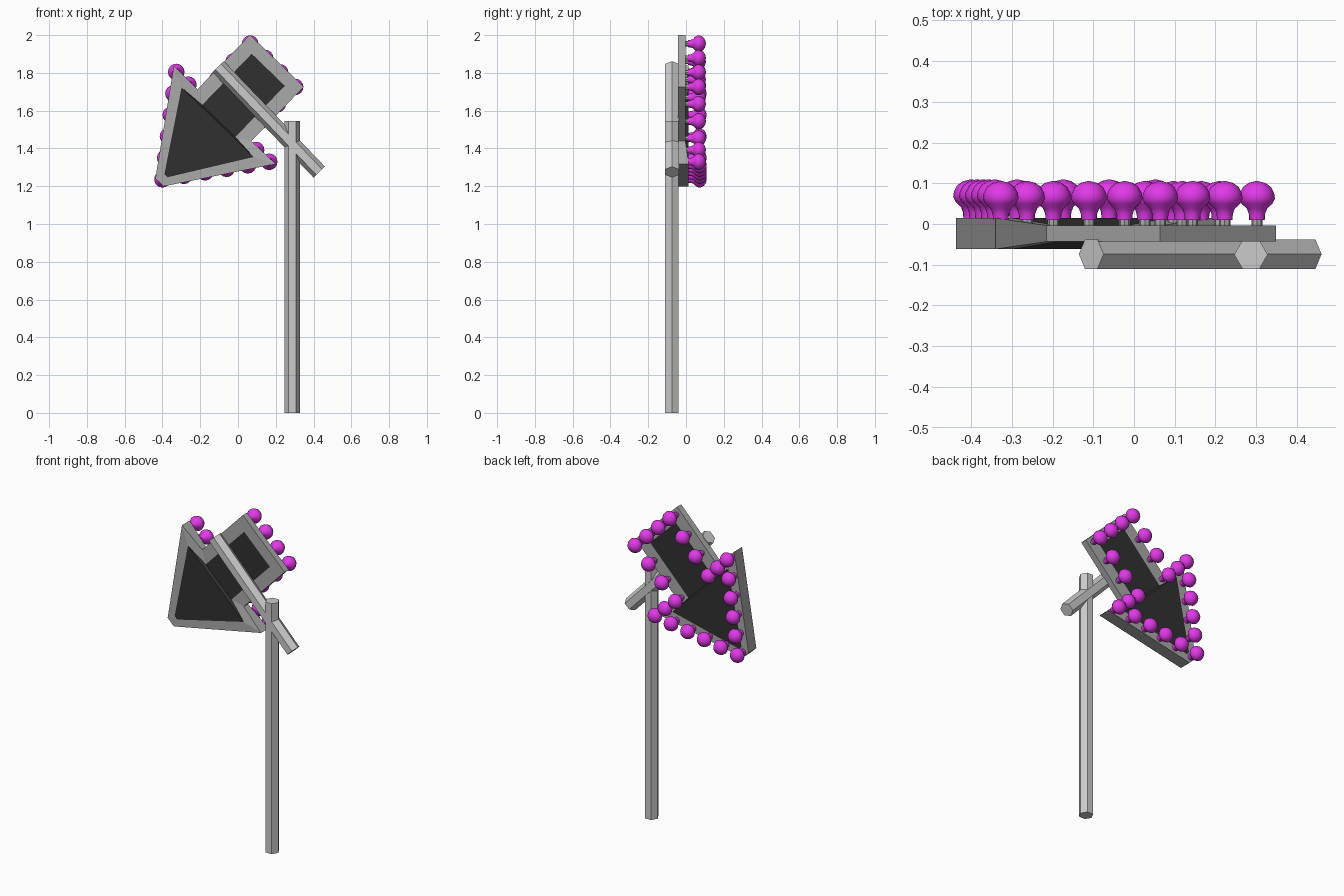
import bpy, bmesh, math
from mathutils import Vector, Matrix

if "Cube" in bpy.data.objects:
    bpy.data.objects.remove(bpy.data.objects["Cube"])

# arrow frame: "w" runs across the sign, "l" runs from the tail towards the tip
A = math.radians(44)
ORIGIN = Vector((0.206, 0, 1.864))
ACROSS = Vector((math.cos(A), 0, -math.sin(A)))
ALONG = Vector((-math.sin(A), 0, -math.cos(A)))


def place(w, l, y=0.0):
    return ORIGIN + ACROSS * w + ALONG * l + Vector((0, y, 0))


def material(name, color):
    m = bpy.data.materials.new(name)
    m.diffuse_color = color
    m.use_nodes = True
    m.node_tree.nodes["Principled BSDF"].inputs["Base Color"].default_value = m.diffuse_color
    return m


def finish(bm, name, mats=()):
    bmesh.ops.recalc_face_normals(bm, faces=bm.faces)
    me = bpy.data.meshes.new(name)
    bm.to_mesh(me)
    bm.free()
    ob = bpy.data.objects.new(name, me)
    bpy.context.collection.objects.link(ob)
    for m in mats:
        me.materials.append(m)
    return ob


grey = material("frame_grey", (0.4, 0.4, 0.4, 1))
dark = material("panel_dark", (0.03, 0.03, 0.03, 1))
pink = material("bulb_magenta", (0.75, 0.04, 0.8, 1))


# hexagonal bars: upright post and slanted arm
def hex_bar(name, start, end, r):
    start, end = Vector(start), Vector(end)
    axis = (end - start).normalized()
    yv = Vector((0, 1, 0))
    side = axis.cross(yv)
    bm = bmesh.new()
    rings = []
    for c in (start, end):
        rings.append([bm.verts.new(c + side * r * math.cos(k * math.pi / 3)
                                   + yv * r * math.sin(k * math.pi / 3)) for k in range(6)])
    for k in range(6):
        j = (k + 1) % 6
        bm.faces.new((rings[0][k], rings[0][j], rings[1][j], rings[1][k]))
    for ring in rings:
        bm.faces.new(ring)
    finish(bm, name)


hex_bar("post", (0.287, -0.075, 0), (0.287, -0.075, 1.545), 0.041)
hex_bar("support_arm", (-0.105, -0.074, 1.833), (0.43, -0.074, 1.275), 0.042)

# arrow sign: grey border with a dark panel on both faces, thicker at the head
MID = -0.0235
THIN, THICK = 0.02, 0.038
outer = [(0.198, 0, THIN), (0.198, 0.40, THIN), (0.375, 0.397, THICK), (0.03, 0.895, THICK)]
inner = [(0.122, 0.066, THIN), (0.122, 0.443, THIN), (0.265, 0.452, THICK), (0.012, 0.845, THICK)]


def mirrored(half):
    return half + [(-w, l, t) for w, l, t in reversed(half)]


bm = bmesh.new()
edges = []
for s in (-1, 1):
    o = [bm.verts.new(place(w, l, MID + s * t)) for w, l, t in mirrored(outer)]
    i = [bm.verts.new(place(w, l, MID + s * t)) for w, l, t in mirrored(inner)]
    for k in range(8):
        j = (k + 1) % 8
        bm.faces.new((o[k], o[j], i[j], i[k]))
    for loop in ((0, 1, 6, 7), (1, 2, 5, 6), (2, 3, 4, 5)):
        bm.faces.new([i[k] for k in loop]).material_index = 1
    edges.append(o)
for k in range(8):
    j = (k + 1) % 8
    bm.faces.new((edges[0][k], edges[0][j], edges[1][j], edges[1][k]))
finish(bm, "arrow_sign", (grey, dark))


# lathe around y, used for bulbs and sockets
def lathe(bm, profile, centre, n, mat):
    rings = []
    for r, y in profile:
        rings.append([bm.verts.new(centre + Vector((r * math.cos(2 * math.pi * k / n), y,
                                                    r * math.sin(2 * math.pi * k / n))))
                      for k in range(n)])
    for a, b in zip(rings, rings[1:]):
        for k in range(n):
            j = (k + 1) % n
            bm.faces.new((a[k], a[j], b[j], b[k])).material_index = mat
    for ring in (rings[0], rings[-1]):
        bm.faces.new(ring).material_index = mat


BULB = [(0.019, 0.010), (0.020, 0.025), (0.025, 0.038), (0.038, 0.050), (0.044, 0.062),
        (0.042, 0.076), (0.034, 0.091), (0.020, 0.101), (0.004, 0.105)]
SOCKET = [(0.014, -0.02), (0.014, 0.012)]

# bulb stations along the border: (w, l) corners and the steps between them
corners = [(0, 0.033), (0.165, 0.033), (0.156, 0.42), (0.342, 0.413), (0, 0.872)]
spots = [(0.055, 0.033)]
for (p, q, steps) in ((1, 2, 3), (2, 3, 2), (3, 4, 5)):
    for k in range(steps):
        f = k / steps
        spots.append(tuple(corners[p][c] * (1 - f) + corners[q][c] * f for c in (0, 1)))
spots += [(-w, l) for w, l in spots] + [corners[4]]

for n, (w, l) in enumerate(spots):
    bm = bmesh.new()
    lift = 0.004 if l > 0.5 else 0.0
    lathe(bm, SOCKET, place(w, l, lift), 8, 0)
    lathe(bm, BULB, place(w, l, lift), 16, 1)
    ob = finish(bm, f"bulb_{n + 1}", (grey, pink))
    bpy.ops.object.select_all(action='DESELECT')
    ob.select_set(True)
    bpy.context.view_layer.objects.active = ob
    bpy.ops.object.shade_smooth_by_angle(angle=math.radians(40))
